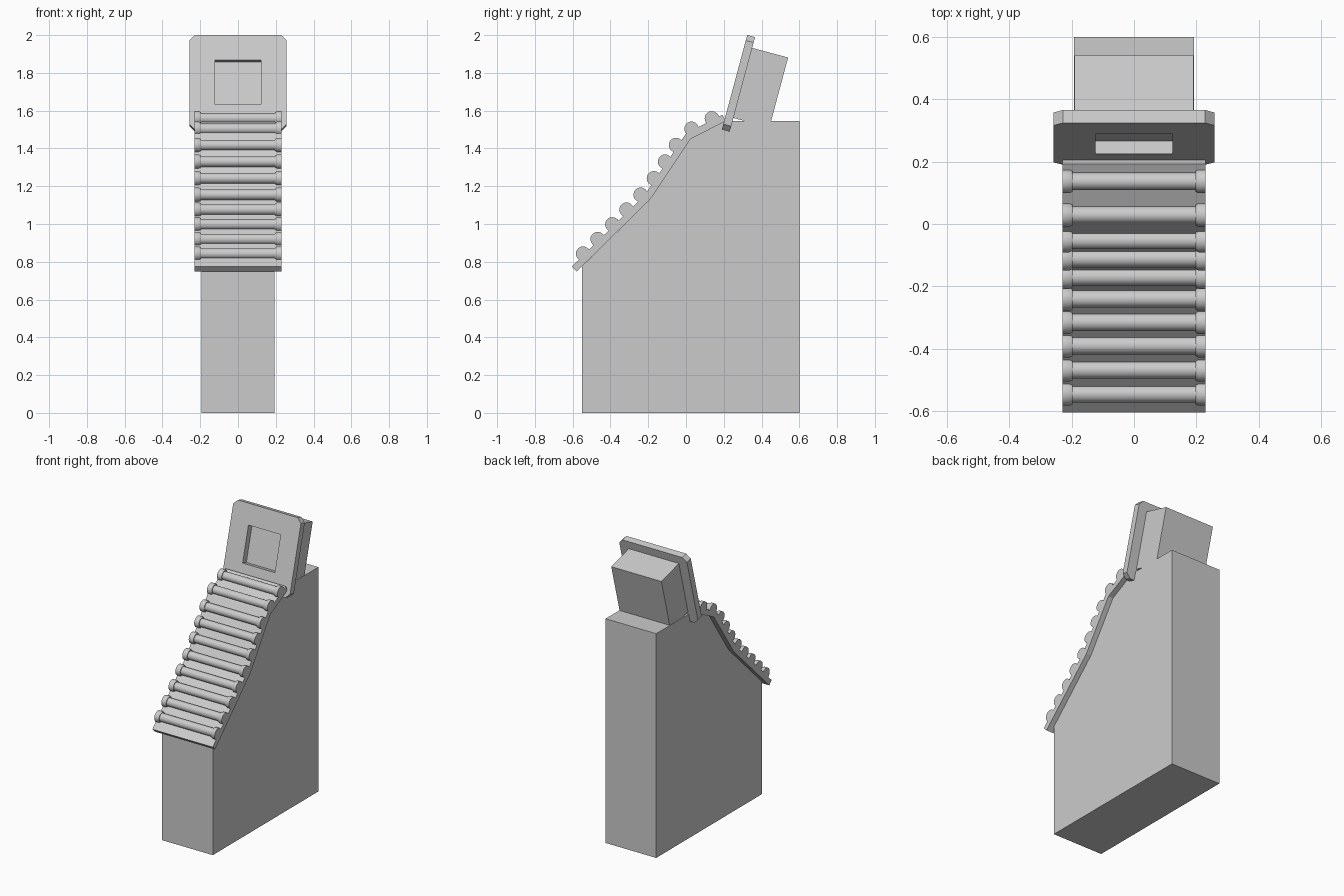
import bpy, bmesh, math
from mathutils import Matrix

cube = bpy.data.objects.get("Cube")
if cube:
    bpy.data.objects.remove(cube, do_unlink=True)

grey = bpy.data.materials.new("plain_grey")
grey.use_nodes = True
grey.diffuse_color = (0.6, 0.6, 0.6, 1)
grey.node_tree.nodes["Principled BSDF"].inputs["Base Color"].default_value = (0.6, 0.6, 0.6, 1)


def finish(name, bm, matrix=None):
    bmesh.ops.recalc_face_normals(bm, faces=bm.faces[:])
    mesh = bpy.data.meshes.new(name)
    bm.to_mesh(mesh)
    bm.free()
    mesh.materials.append(grey)
    obj = bpy.data.objects.new(name, mesh)
    bpy.context.collection.objects.link(obj)
    if matrix:
        obj.matrix_world = matrix
    return obj


def thicken(bm, offset):
    ext = bmesh.ops.extrude_face_region(bm, geom=bm.faces[:])
    moved = [v for v in ext["geom"] if isinstance(v, bmesh.types.BMVert)]
    bmesh.ops.translate(bm, verts=moved, vec=offset)


def side_profile(name, points, half_width, matrix=None):
    """Extrude a (y, z) outline symmetrically across x."""
    bm = bmesh.new()
    bm.faces.new([bm.verts.new((-half_width, y, z)) for y, z in points])
    thicken(bm, (2 * half_width, 0, 0))
    return finish(name, bm, matrix)


# Main body, with its sloped front edge
slope = [(-0.19, 1.13), (0.025, 1.45), (0.21, 1.545)]
side_profile("body", [(0.60, 0), (-0.55, 0), (-0.55, 0.776)] + slope + [(0.60, 1.545)], 0.193)

# Bent backing strip lying on the slope
side_profile("roller_bed", [(-0.578, 0.749)] + slope +
             [(0.193, 1.578), (0, 1.479), (-0.218, 1.154), (-0.604, 0.775)], 0.23)

# Rollers: lathed bars with wider end collars
half = [(0.23, 0), (0.23, 0.038), (0.207, 0.038), (0.197, 0.033), (0.197, 0.028)]
lathe = [(-x, r) for x, r in half] + half[::-1]
centres = [(-0.545, 0.843), (-0.468, 0.92), (-0.39, 0.998), (-0.315, 1.076), (-0.24, 1.155),
           (-0.17, 1.242), (-0.111, 1.33), (-0.053, 1.418), (0.029, 1.504), (0.137, 1.559)]
for i, (y, z) in enumerate(centres):
    bm = bmesh.new()
    verts = [bm.verts.new((x, 0, r)) for x, r in lathe]
    edges = [bm.edges.new(pair) for pair in zip(verts, verts[1:])]
    bmesh.ops.spin(bm, geom=verts + edges, cent=(0, 0, 0), axis=(1, 0, 0),
                   angle=math.tau, steps=32)
    bmesh.ops.remove_doubles(bm, verts=bm.verts[:], dist=0.0001)
    roller = finish(f"roller_{i + 1}", bm, Matrix.Translation((0, y, z)))
    bpy.ops.object.select_all(action="DESELECT")
    roller.select_set(True)
    bpy.context.view_layer.objects.active = roller
    bpy.ops.object.shade_smooth_by_angle(angle=math.radians(30))

# Tilted head: chamfered plate with a square window, and the block behind it
tilt = Matrix.Translation((0, 0.19, 1.50)) @ Matrix.Rotation(math.radians(-15), 4, "X")
w, h, c, hole, mid = 0.258, 0.259, 0.03, 0.123, 0.259
bm = bmesh.new()
outer, inner = [], []
for sx, sz in [(1, 1), (-1, 1), (-1, -1), (1, -1)]:
    pair = [(sx * w, sz * (h - c)), (sx * (w - c), sz * h)]
    if sx != sz:
        pair.reverse()
    outer += [bm.verts.new((x, 0, mid + z)) for x, z in pair]
    inner.append(bm.verts.new((sx * hole, 0, mid + sz * hole)))
for i in range(4):
    a, b, n = outer[2 * i], outer[2 * i + 1], outer[(2 * i + 2) % 8]
    bm.faces.new((a, b, inner[i]))
    bm.faces.new((b, n, inner[(i + 1) % 4], inner[i]))
thicken(bm, (0, 0.043, 0))
finish("window_plate", bm, tilt)

side_profile("head_block", [(0.043, 0.075), (0.24, 0.075), (0.24, 0.459), (0.043, 0.459)],
             0.191, tilt)
